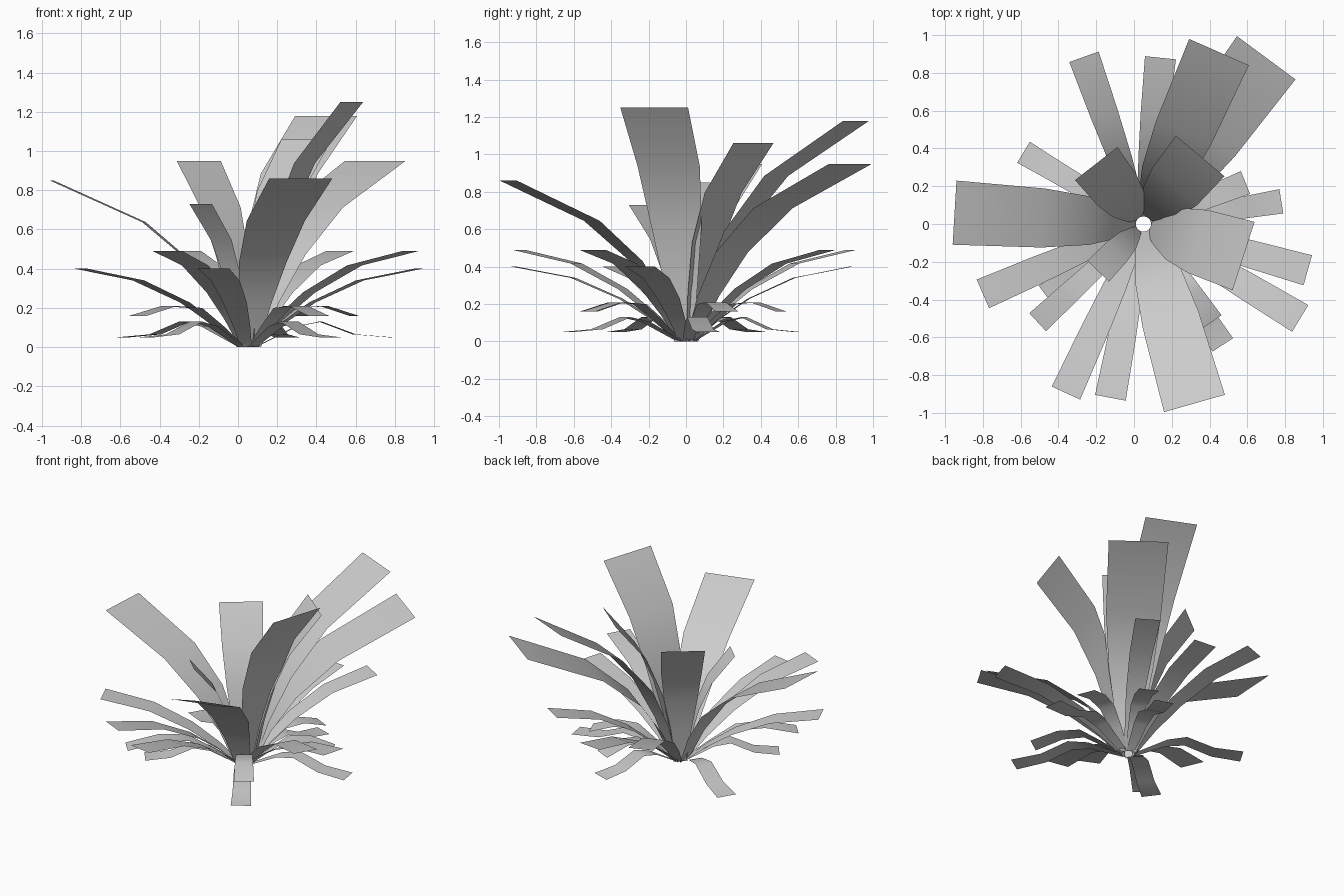
import bpy, bmesh
from mathutils import Vector

cube = bpy.data.objects.get("Cube")
if cube:
    bpy.data.objects.remove(cube)

mat = bpy.data.materials.new("leaf_grey")
mat.use_nodes = True
grey = (0.6, 0.6, 0.6, 1)
mat.diffuse_color = grey
mat.node_tree.nodes["Principled BSDF"].inputs["Base Color"].default_value = grey

CENTRE = Vector((0.05, 0, 0))
ROOT = 0.04

# Profiles: (reach, height, width) as fractions of the leaf tip
TALL = [(0, 0, 0.28), (0.1, 0.25, 0.5), (0.25, 0.5, 0.75), (0.51, 0.75, 0.92), (1, 1, 1)]
ARCHED = [(0, 0, 0.35), (0.15, 0.28, 0.55), (0.35, 0.57, 0.75), (0.64, 0.85, 0.9), (1, 1, 1)]
BENT = [(0, 0, 0.4), (0.22, 0.65, 0.6), (0.45, 1.25, 0.8), (0.7, 1.31, 0.9), (1, 1, 1)]
DROOPING = [(0, 0, 0.4), (0.3, 2.1, 0.7), (0.48, 2.6, 0.85), (0.73, 1.3, 0.9), (1, 1, 1)]


def leaf(name, profile, x, y, height, width):
    """Strip from the root to the middle of the tip edge at (x, y, height)."""
    reach = Vector((x, y, 0)) - CENTRE
    out = reach.normalized()
    side = Vector((-out.y, out.x, 0))
    start = CENTRE + out * ROOT
    span = reach.length - ROOT
    bm = bmesh.new()
    rows = []
    for r, h, w in profile:
        mid = start + out * span * r + Vector((0, 0, height * h))
        rows.append([bm.verts.new(mid + side * width * w * s / 2) for s in (-1, 1)])
    for a, b in zip(rows, rows[1:]):
        bm.faces.new((a[0], b[0], b[1], a[1])).smooth = True
    mesh = bpy.data.meshes.new(name)
    bm.to_mesh(mesh)
    bm.free()
    mesh.materials.append(mat)
    obj = bpy.data.objects.new(name, mesh)
    bpy.context.collection.objects.link(obj)


# Tall broad leaves
for i, tip in enumerate([
    (0.45, 0.91, 1.18, 0.345), (0.7, 0.88, 0.95, 0.385), (0.35, 0.36, 1.06, 0.335),
    (-0.2, 0.32, 0.95, 0.285), (0.58, -0.17, 1.25, 0.38), (-0.95, 0.06, 0.85, 0.34),
    (0.32, -0.95, 0.86, 0.335), (-0.19, -0.25, 0.73, 0.16),
]):
    leaf(f"tall_leaf_{i + 1}", TALL, *tip)

# Arching middle leaves
for i, tip in enumerate([
    (-0.36, -0.895, 0.49), (0.88, -0.5, 0.49), (0.52, 0.76, 0.49), (-0.265, 0.885, 0.49),
    (0.92, -0.245, 0.4), (-0.8, -0.37, 0.4), (-0.125, -0.92, 0.4), (0.14, 0.88, 0.4),
]):
    leaf(f"arching_leaf_{i + 1}", ARCHED, *tip, 0.165)

# Short bent leaves
for i, tip in enumerate([(-0.51, -0.52), (0.41, -0.52), (0.59, 0.22), (0.3, 0.51)]):
    leaf(f"bent_leaf_{i + 1}", BENT, *tip, 0.16, 0.13)

# Low drooping leaves
for i, tip in enumerate([(-0.585, 0.38), (-0.465, -0.38), (0.47, -0.64), (0.78, 0.12), (0.25, 0.6)]):
    leaf(f"drooping_leaf_{i + 1}", DROOPING, *tip, 0.05, 0.13)
